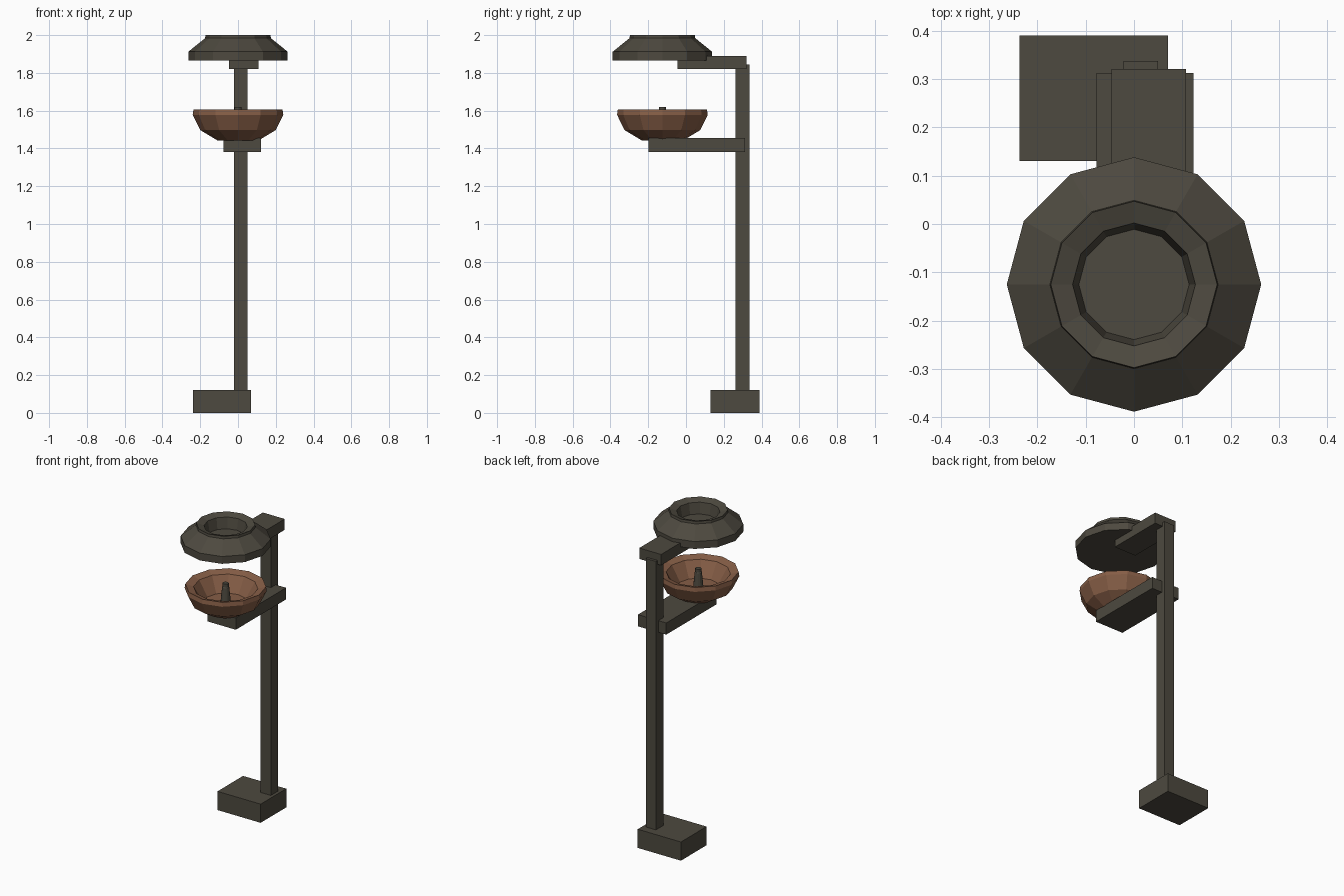
import bpy
from math import cos, sin, tau

cube = bpy.data.objects.get("Cube")
if cube:
    bpy.data.objects.remove(cube, do_unlink=True)


def make_material(name, colour):
    mat = bpy.data.materials.new(name)
    mat.use_nodes = True
    mat.diffuse_color = (*colour, 1)
    mat.node_tree.nodes["Principled BSDF"].inputs["Base Color"].default_value = (*colour, 1)
    return mat


dark_metal = make_material("dark metal", (0.075, 0.067, 0.05))
copper = make_material("copper", (0.24, 0.112, 0.062))


def make_object(name, verts, faces, mat):
    mesh = bpy.data.meshes.new(name)
    mesh.from_pydata(verts, [], faces)
    mesh.materials.append(mat)
    obj = bpy.data.objects.new(name, mesh)
    bpy.context.collection.objects.link(obj)
    return obj


def box(name, xs, ys, zs, mat=dark_metal):
    verts = [(x, y, z) for x in xs for y in ys for z in zs]
    faces = [(0, 1, 3, 2), (4, 6, 7, 5), (0, 4, 5, 1),
             (2, 3, 7, 6), (0, 2, 6, 4), (1, 5, 7, 3)]
    return make_object(name, verts, faces, mat)


def lathe(name, profile, mat, sides=12, centre_y=-0.125):
    """Turn a (radius, height) profile, bottom to top, and cap both ends."""
    verts = [(r * cos(tau * i / sides), centre_y + r * sin(tau * i / sides), z)
             for r, z in profile for i in range(sides)]
    faces = []
    for k in range(len(profile) - 1):
        for i in range(sides):
            j = (i + 1) % sides
            a, b = k * sides, (k + 1) * sides
            faces.append((a + i, a + j, b + j, b + i))
    faces.append(tuple(reversed(range(sides))))
    faces.append(tuple(range(len(verts) - sides, len(verts))))
    return make_object(name, verts, faces, mat)


# Stand
box("base", (-0.237, 0.07), (0.13, 0.39), (0, 0.12))
box("post", (-0.022, 0.05), (0.262, 0.337), (0.1, 1.845))
box("lower_arm", (-0.078, 0.123), (-0.198, 0.312), (1.38, 1.455))
box("upper_arm", (-0.047, 0.108), (-0.045, 0.32), (1.82, 1.89))

# Hood with a recessed top
lathe("hood", [(0.263, 1.865), (0.263, 1.912), (0.174, 1.984), (0.172, 2.0),
               (0.127, 1.985), (0.114, 1.915)], dark_metal)

# Open bowl
lathe("bowl", [(0.11, 1.443), (0.2, 1.497), (0.24, 1.578), (0.236, 1.605),
               (0.188, 1.59), (0.13, 1.495)], copper)

# Spout standing in the bowl
lathe("spout", [(0.032, 1.48), (0.021, 1.595), (0.018, 1.6), (0.018, 1.62)], dark_metal)
